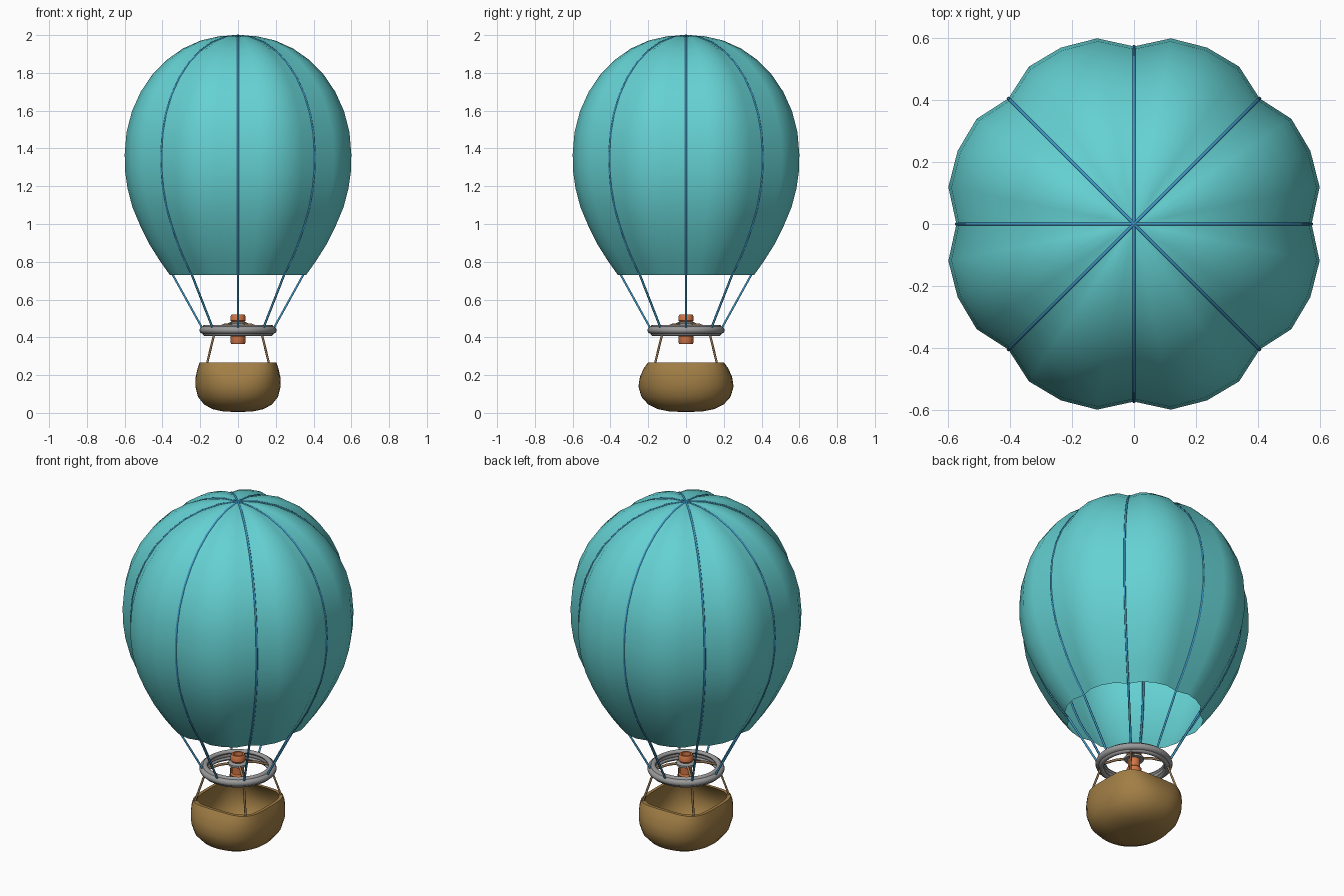
import bpy, bmesh, math
from math import cos, sin, pi, tau
from mathutils import Vector

if "Cube" in bpy.data.objects:
    bpy.data.objects.remove(bpy.data.objects["Cube"], do_unlink=True)


def material(name, r, g, b):
    m = bpy.data.materials.new(name)
    m.use_nodes = True
    m.diffuse_color = (r, g, b, 1)
    m.node_tree.nodes["Principled BSDF"].inputs["Base Color"].default_value = (r, g, b, 1)
    return m


TEAL = material("teal fabric", 0.13, 0.64, 0.65)
BLUE = material("blue rope", 0.05, 0.32, 0.58)
WICKER = material("wicker brown", 0.36, 0.21, 0.06)
TWINE = material("brown rod", 0.3, 0.18, 0.08)
STEEL = material("grey metal", 0.32, 0.32, 0.32)
COPPER = material("copper", 0.64, 0.18, 0.06)


def finish(name, bm, mat, angle):
    """Turn a bmesh into a smooth shaded object with sharp creases kept."""
    bmesh.ops.remove_doubles(bm, verts=bm.verts, dist=0.0001)
    bmesh.ops.recalc_face_normals(bm, faces=bm.faces)
    mesh = bpy.data.meshes.new(name)
    bm.to_mesh(mesh)
    bm.free()
    mesh.materials.append(mat)
    obj = bpy.data.objects.new(name, mesh)
    bpy.context.collection.objects.link(obj)
    bpy.ops.object.select_all(action='DESELECT')
    bpy.context.view_layer.objects.active = obj
    obj.select_set(True)
    bpy.ops.object.shade_smooth_by_angle(angle=math.radians(angle))


def skin(name, rows, point, mat, sides=32, closed=False, angle=40):
    """Bridge rings of points; point(row, turn) gives each position."""
    bm = bmesh.new()
    rings = [[bm.verts.new(point(row, tau * i / sides)) for i in range(sides)] for row in rows]
    pairs = list(zip(rings, rings[1:]))
    if closed:
        pairs.append((rings[-1], rings[0]))
    for a, b in pairs:
        for i in range(sides):
            j = (i + 1) % sides
            bm.faces.new((a[i], a[j], b[j], b[i]))
    finish(name, bm, mat, angle)


def round_point(row, t):
    return (row[0] * cos(t), row[0] * sin(t), row[1])


def tube(name, path, radius, mat, sides=6):
    """Sweep a small polygon along a path lying in one upright plane."""
    path = [Vector(p) for p in path]
    heading = next(p for p in path if p.xy.length > 0.01)
    side = Vector((-heading.y, heading.x, 0)).normalized()
    rows = []
    for i, p in enumerate(path):
        along = (path[min(i + 1, len(path) - 1)] - path[max(i - 1, 0)]).normalized()
        rows.append((p, along.cross(side)))
    skin(name, rows, lambda r, t: r[0] + (side * cos(t) + r[1] * sin(t)) * radius, mat, sides, angle=70)


# Envelope seam profile: rounded dome above, tapering skirt below
seam = [(0.574 * sin(a), 1.37 + 0.627 * cos(a)) for a in [pi / 2 * i / 9 for i in range(10)]]
seam += [(0.572, 1.28), (0.56, 1.19), (0.535, 1.09), (0.495, 0.99), (0.447, 0.89),
         (0.396, 0.805), (0.345, 0.73)]


def gore_point(row, t):
    """Puff each of the eight panels out between its seams."""
    r, z = row
    u = (t / (pi / 4)) % 1.0
    puff = 0.075 * r * (1 - abs(2 * min(u, 1 - u) - 1) ** 3)
    lift = min(max(0, (z - 1.37) / 0.63), 1)
    out = r + puff * math.sqrt(1 - lift ** 2)
    return (out * cos(t), out * sin(t), z + puff * lift)


skin("envelope", seam, gore_point, TEAL, angle=80)

# Seam ropes running over the envelope and down to the load ring
for k in range(8):
    a = k * pi / 4
    line = seam + [(0.19, 0.45)]
    tube("envelope_rope", [(r * cos(a), r * sin(a), z) for r, z in line], 0.006, BLUE)


# Load ring made of a thick hoop with slimmer beads above and below
def hoop(name, major, z, width, height):
    rows = [(major + width * cos(tau * i / 10), z + height * sin(tau * i / 10)) for i in range(10)]
    skin(name, rows, round_point, STEEL, sides=40, closed=True)


hoop("load_ring", 0.184, 0.438, 0.021, 0.02)
for z in (0.419, 0.455):
    hoop("ring_bead", 0.174, z, 0.014, 0.012)

# Burner with flanged ends and a steel collar
burner = [(0, 0.366), (0.037, 0.366), (0.04, 0.372), (0.04, 0.405), (0.033, 0.412), (0.033, 0.48),
          (0.04, 0.488), (0.04, 0.51), (0.034, 0.522), (0.024, 0.522), (0.022, 0.495), (0, 0.495)]
skin("burner", burner, round_point, COPPER, sides=20)
collar = [(0.03, 0.461), (0.052, 0.461), (0.052, 0.473), (0.043, 0.48), (0.03, 0.48)]
skin("burner_collar", collar, round_point, STEEL, sides=20, closed=True)

# Four burner spokes and four basket ropes on the diagonals
for k in range(4):
    a = pi / 4 + k * pi / 2

    def spot(r, z):
        return (r * cos(a), r * sin(a), z)
    tube("burner_spoke", [spot(0.03, 0.472), spot(0.1, 0.466), spot(0.17, 0.445)], 0.007, TWINE)
    tube("basket_rope", [spot(0.177, 0.42), spot(0.232, 0.262)], 0.006, TWINE)


# Basket: bulging hollow tub, squarer at the rim than at the belly
def tub_point(row, t):
    hx, hy, z, power = row
    c, s = cos(t), sin(t)
    k = (abs(c) ** power + abs(s) ** power) ** (-1 / power)
    return (hx * c * k, hy * s * k, z)


tub = [(0, 0, 0.004, 2.2), (0.08, 0.09, 0.008, 2.2), (0.135, 0.15, 0.02, 2.2),
       (0.18, 0.2, 0.045, 2.2), (0.212, 0.236, 0.085, 2.3), (0.226, 0.252, 0.14, 2.4),
       (0.224, 0.244, 0.19, 2.7), (0.214, 0.224, 0.235, 3.3), (0.204, 0.202, 0.266, 4)]
inner = [(max(x - 0.018, 0), max(y - 0.018, 0), max(z, 0.03), p) for x, y, z, p in reversed(tub)]
skin("basket", tub + inner, tub_point, WICKER, sides=40)
